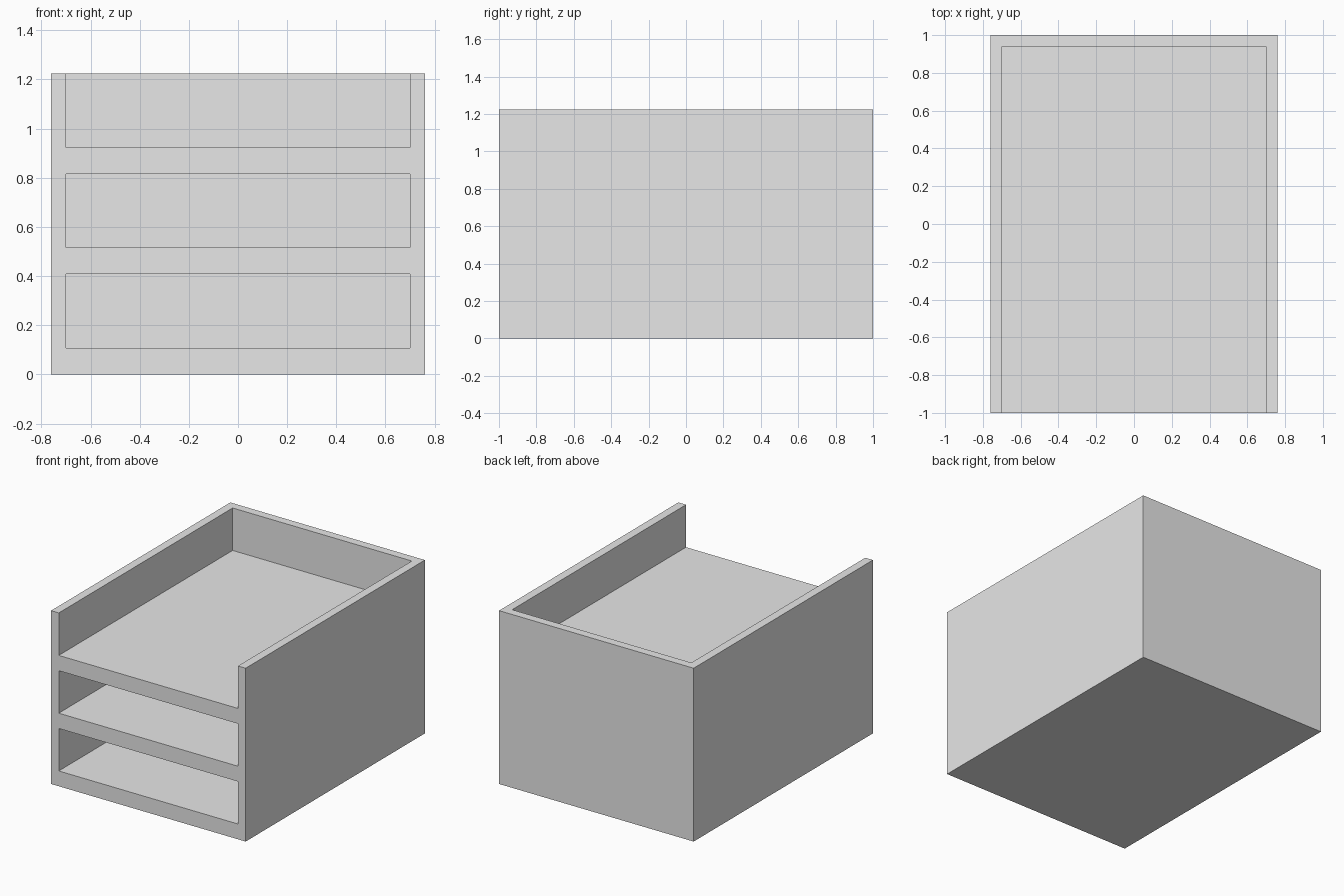
import bpy
import bmesh
from mathutils import Vector

cube = bpy.data.objects.get("Cube")
if cube:
    bpy.data.objects.remove(cube, do_unlink=True)

WIDTH, DEPTH = 1.52, 2.0
WALL = 0.06          # side and back thickness
SHELF, GAP = 0.108, 0.30
TIERS = 3
HEIGHT = TIERS * (SHELF + GAP)

grey = bpy.data.materials.new("light grey")
grey.use_nodes = True
colour = (0.8, 0.8, 0.8, 1)
grey.diffuse_color = colour
grey.node_tree.nodes["Principled BSDF"].inputs["Base Color"].default_value = colour


def box(name, low, high):
    """Axis-aligned box between two corners."""
    low, high = Vector(low), Vector(high)
    bm = bmesh.new()
    bmesh.ops.create_cube(bm, size=1)
    bmesh.ops.scale(bm, vec=high - low, verts=bm.verts)
    bmesh.ops.translate(bm, vec=(low + high) / 2, verts=bm.verts)
    mesh = bpy.data.meshes.new(name)
    bm.to_mesh(mesh)
    bm.free()
    mesh.materials.append(grey)
    obj = bpy.data.objects.new(name, mesh)
    bpy.context.collection.objects.link(obj)
    return obj


# Solid body of the tray stack
body = box("letter_tray_stack", (-WIDTH / 2, -DEPTH / 2, 0), (WIDTH / 2, DEPTH / 2, HEIGHT))

# Compartments open at the front; the highest is open at the top too
inner = WIDTH / 2 - WALL
for tier in range(TIERS):
    floor = tier * (SHELF + GAP) + SHELF
    ceiling = floor + GAP + (0.2 if tier == TIERS - 1 else 0)
    cutter = box(f"compartment_cutter_{tier + 1}",
                 (-inner, -DEPTH / 2 - 0.2, floor),
                 (inner, DEPTH / 2 - WALL, ceiling))
    cutter.hide_render = True
    cutter.hide_viewport = True
    cutter.display_type = 'WIRE'
    cut = body.modifiers.new(f"compartment_{tier + 1}", 'BOOLEAN')
    cut.operation = 'DIFFERENCE'
    cut.solver = 'EXACT'
    cut.object = cutter

# Bake the cuts and drop the cutters
bpy.context.view_layer.update()
evaluated = body.evaluated_get(bpy.context.evaluated_depsgraph_get())
body.data = bpy.data.meshes.new_from_object(evaluated)
cutters = [m.object for m in body.modifiers]
body.modifiers.clear()
for cutter in cutters:
    bpy.data.objects.remove(cutter, do_unlink=True)
